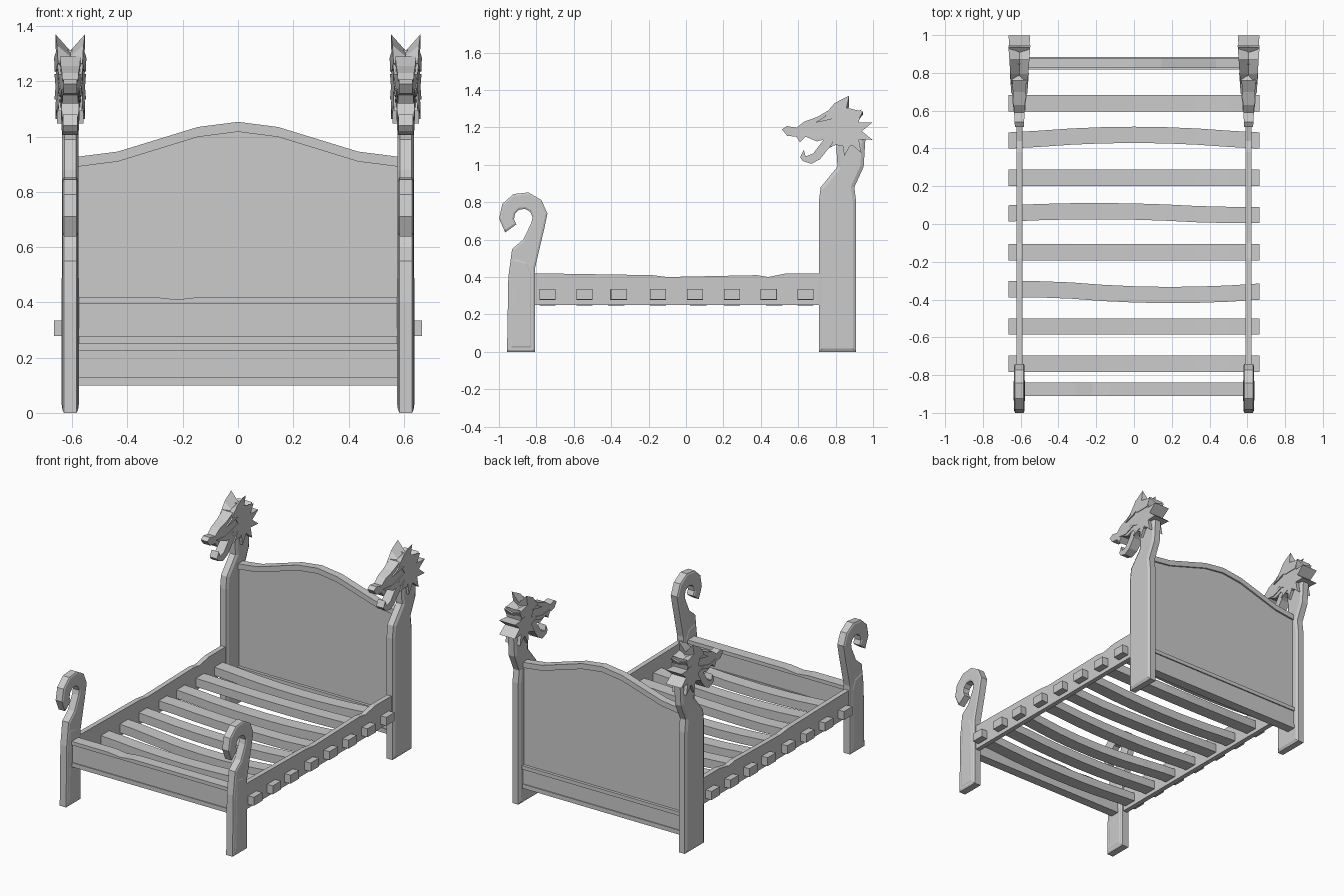
import bpy, bmesh
from math import cos, sin, pi, radians

if "Cube" in bpy.data.objects:
    bpy.data.objects.remove(bpy.data.objects["Cube"])

wood = bpy.data.materials.new("grey_wood")
wood.use_nodes = True
grey = (.6, .6, .6, 1)
wood.diffuse_color = grey
wood.node_tree.nodes["Principled BSDF"].inputs["Base Color"].default_value = grey


def loft(name, sections, inset=0, depth=0):
    """Skin equal-length closed sections; optionally inset the end caps."""
    bm = bmesh.new()
    rings = [[bm.verts.new(point) for point in section] for section in sections]
    count = len(rings[0])
    for ring, following in zip(rings, rings[1:]):
        for i in range(count):
            j = (i + 1) % count
            bm.faces.new((ring[i], ring[j], following[j], following[i]))
    caps = [bm.faces.new(rings[0]), bm.faces.new(rings[-1])]
    bmesh.ops.recalc_face_normals(bm, faces=bm.faces)
    if inset:
        bmesh.ops.inset_region(bm, faces=caps, thickness=inset, depth=depth, use_even_offset=True)
    mesh = bpy.data.meshes.new(name)
    bm.to_mesh(mesh)
    bm.free()
    mesh.materials.append(wood)
    obj = bpy.data.objects.new(name, mesh)
    bpy.context.collection.objects.link(obj)


def slab_x(name, profile, center, half, inset=0, depth=0):
    """Extrude a side (y, z) profile across x."""
    loft(name, [[(center + offset, y, z) for y, z in profile] for offset in (-half, half)], inset, depth)


def slab_y(name, profile, center, half):
    """Extrude a front (x, z) profile along y."""
    loft(name, [[(x, center + offset, z) for x, z in profile] for offset in (-half, half)])


def board(name, center, half, bottom, top):
    """Straight plank running between the two posts."""
    slab_y(name, [(-inner, bottom), (inner, bottom), (inner, top), (-inner, top)], center, half)


def head_part(name, profile, center, scale, notch=None):
    """Carved slab that widens towards the back; notch lowers its middle."""
    def ring(side):
        return [(center + side * scale * (.06 * y - .006), y, z) for y, z in profile]
    rings = [ring(-1), ring(1)]
    if notch:
        rings.insert(1, [(x, y, min(z, (z + notch) / 2)) for x, y, z in ring(0)])
    loft(name, rings)


def around(center_y, center_z, radius, degrees):
    """Point on a circle in the side plane."""
    angle = radians(degrees)
    return center_y + radius * cos(angle), center_z + radius * sin(angle)


inner = .58
post_x = .607

# Head post: horizontal cuts given as height, middle and half depth
cuts = [(0, .81, .1), (.8, .81, .1), (.88, .81, .09), (.99, .88, .07), (1.15, .88, .08)]
head_post = [(y + half, z) for z, y, half in cuts] + [(y - half, z) for z, y, half in reversed(cuts)]

# Foot post: straight leg, then a curl made of two arcs
turns = [36 * i - 30 for i in range(8)]
outer_arc = [around(-.87, .725, .13, turn) for turn in turns]
inner_arc = [around(-.87, .715, .05, turn) for turn in reversed(turns)]
foot_post = [(-.957, 0), (-.807, 0), (-.807, .45)] + outer_arc + inner_arc + [(-.87, .6), (-.93, .55), (-.95, .4)]
leg_panel = [(-.94, .02), (-.825, .02), (-.825, .42), (-.85, .48), (-.925, .5)]

# Side rail with a worn top edge
rail = [(-.81, .25), (.72, .25), (.72, .42), (.54, .42), (.44, .4), (.38, .41), (-.1, .4), (-.18, .41), (-.81, .42)]

# Carved beast head; the mane is a ring of alternating tips and valleys
skull = [(.513, 1.19), (.54, 1.207), (.59, 1.198), (.63, 1.23), (.7, 1.255), (.76, 1.29), (.85, 1.27), (.92, 1.2),
         (.92, 1.1), (.82, 1.1), (.76, 1.14), (.7, 1.125), (.64, 1.15), (.61, 1.12), (.59, 1.15), (.54, 1.155)]
jaw = [(.61, 1.04), (.63, 1.08), (.64, 1.045), (.68, 1.06), (.74, 1.14), (.84, 1.14), (.76, 1.085),
       (.717, 1.03), (.67, 1.005), (.625, 1.02)]
mane = [around(.87, 1.18, .07 if i % 2 else .135, 20 * (i + 1)) for i in range(18)]
ears = [(.74, 1.265), (.795, 1.33), (.872, 1.37), (.858, 1.305), (.945, 1.285), (.92, 1.235), (.82, 1.24)]
brow = [(.69, 1.225), (.75, 1.262), (.8, 1.25), (.74, 1.235)]
lip = [(.6, 1.17), (.68, 1.165), (.75, 1.185), (.76, 1.165), (.69, 1.143), (.62, 1.153)]

for side, sign in (("right_", -1), ("left_", 1)):
    center = sign * post_x
    slab_x(side + "head_post", head_post, center, .021, .018, .009)
    slab_x(side + "foot_post", foot_post, center, .023, .01, .005)
    slab_x(side + "foot_post_panel", leg_panel, center, .027, .01, .004)
    slab_x(side + "side_rail", rail, sign * .605, .016)
    head_part(side + "skull", skull, center, .95)
    head_part(side + "jaw", jaw, center, .85)
    head_part(side + "mane", mane, center, 1.06)
    head_part(side + "brow", brow, center, 1.2)
    head_part(side + "lip", lip, center, 1.08)
    head_part(side + "ears", ears, center, 1.15, notch=1.25)

# Headboard: panel under an arched rim, with a base rail and its mouldings
arch = [(x, .99 + .063 * cos(pi * x / inner)) for x in (inner * (1 - i / 4) for i in range(9))]
under = [(x, z - .036) for x, z in arch]
slab_y("headboard_rim", arch + under[::-1], .85, .025)
slab_y("headboard_panel", [(-inner, .12), (inner, .12)] + under, .85, .014)
board("headboard_base", .85, .025, .1, .23)
board("headboard_base_ledge", .85, .033, .225, .25)
board("headboard_base_foot", .85, .031, .1, .128)

# Footboard: board, cap with a worn edge and lower trim
board("footboard_panel", -.875, .025, .25, .4)
board("footboard_trim", -.875, .031, .25, .278)
cap = [(-inner, .396), (inner, .396), (inner, .42), (-.13, .42), (-.22, .41), (-.31, .42), (-inner, .42)]
slab_y("footboard_cap", cap, -.875, .035)

# Slats: evenly spaced sagging planks, a few of them bent sideways
bends = {2: (-.03, .2), 4: (.02, -.2), 6: (.03, 0)}
corners = [(-.043, -.028), (.043, -.028), (.043, .028), (-.043, .028)]
for number in range(8):
    bend, peak = bends.get(number, (0, 0))
    rings = []
    for step in range(-4, 5):
        x = .665 * step / 4
        y = -.74 + .197 * number + bend * max(0, 1 - ((x - peak) / .6) ** 2)
        z = .307 - .03 * max(0, 1 - (x / .6) ** 2)
        rings.append([(x, y + dy, z + dz) for dy, dz in corners])
    loft("slat_%d" % (number + 1), rings)
